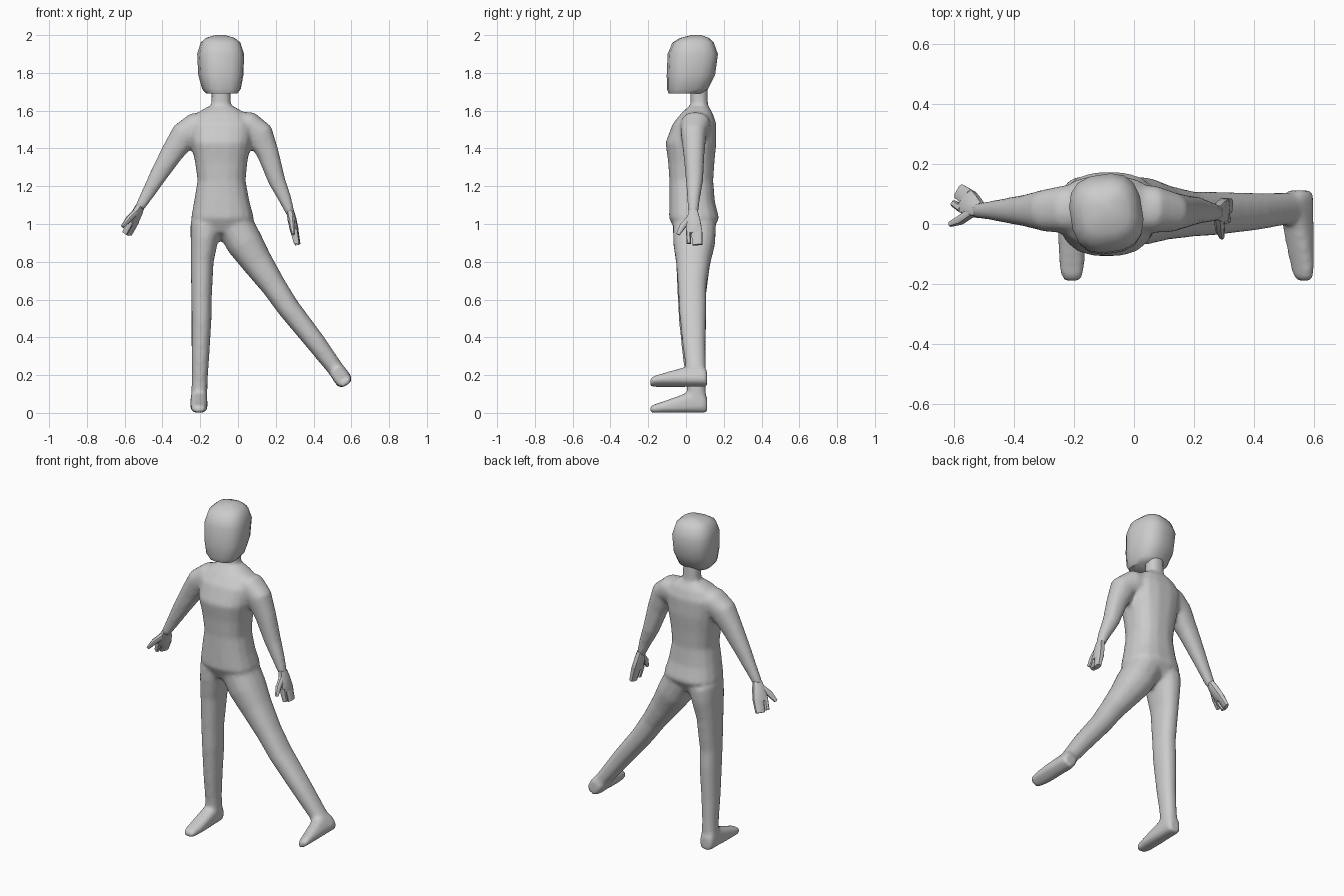
import bpy, bmesh, math
from mathutils import Vector

if "Cube" in bpy.data.objects:
    bpy.data.objects.remove(bpy.data.objects["Cube"], do_unlink=True)

grey = bpy.data.materials.new("plain grey")
grey.use_nodes = True
grey.diffuse_color = (0.6, 0.6, 0.6, 1)
grey.node_tree.nodes["Principled BSDF"].inputs["Base Color"].default_value = (0.6, 0.6, 0.6, 1)


def loft(bm, rings, depth=(0, 1, 0), sides=16, power=2.3, axis=None):
    """Skin rounded rings of (centre, half width, half depth) along a path."""
    centres = [Vector(r[0]) for r in rings]
    loops = []
    for i, (c, w, d) in enumerate(rings):
        t = Vector(axis) if axis else centres[min(i + 1, len(rings) - 1)] - centres[max(i - 1, 0)]
        t.normalize()
        v = Vector(depth)
        v = (v - t * v.dot(t)).normalized()
        u = v.cross(t)
        loop = []
        for k in range(sides):
            a = 2 * math.pi * (k + 0.5) / sides
            cu, sv = (math.copysign(abs(f) ** (2 / power), f) for f in (math.cos(a), math.sin(a)))
            loop.append(bm.verts.new(centres[i] + u * w * cu + v * d * sv))
        loops.append(loop)
    for a, b in zip(loops, loops[1:]):
        for k in range(sides):
            n = (k + 1) % sides
            bm.faces.new((a[k], a[n], b[n], b[k]))
    bm.faces.new(loops[0][::-1])
    bm.faces.new(loops[-1])


def finish(bm, name):
    bmesh.ops.recalc_face_normals(bm, faces=bm.faces)
    mesh = bpy.data.meshes.new(name)
    bm.to_mesh(mesh)
    bm.free()
    mesh.materials.append(grey)
    obj = bpy.data.objects.new(name, mesh)
    bpy.context.collection.objects.link(obj)
    bpy.ops.object.select_all(action='DESELECT')
    obj.select_set(True)
    bpy.context.view_layer.objects.active = obj
    return obj


def foot(bm, base, up):
    """Heel-to-toe loft standing on a sole point."""
    base, up = Vector(base), Vector(up).normalized()
    shape = [(0.112, .032, .04), (0.095, .044, .055), (0.03, .045, .058),
             (-0.05, .046, .043), (-0.14, .042, .027), (-0.178, .035, .021), (-0.19, .024, .015)]
    rings = [(base + Vector((0, y, 0)) + up * h, w, h) for y, w, h in shape]
    loft(bm, rings, depth=up, power=3, axis=(0, -1, 0))


body = bmesh.new()

# Torso, from crotch to collar
loft(body, [((-.09, .04, .95), .09, .09), ((-.082, .043, 1.03), .168, .134),
            ((-.086, .032, 1.12), .148, .122), ((-.087, .028, 1.23), .128, .117),
            ((-.089, .028, 1.33), .14, .124), ((-.09, .026, 1.43), .16, .136),
            ((-.09, .045, 1.53), .17, .117), ((-.09, .058, 1.585), .13, .085),
            ((-.09, .066, 1.62), .075, .055)], axis=(0, 0, 1), power=2.5)

# Neck
loft(body, [((-.09, .065, 1.56), .065, .06), ((-.09, .07, 1.63), .052, .047),
            ((-.09, .068, 1.75), .05, .045)], axis=(0, 0, 1))

# Arms
loft(body, [((-.13, .055, 1.54), .06, .075), ((-.225, .05, 1.515), .075, .08),
            ((-.285, .045, 1.47), .074, .072), ((-.35, .045, 1.375), .06, .055),
            ((-.42, .045, 1.26), .047, .042), ((-.475, .045, 1.165), .036, .032),
            ((-.522, .045, 1.085), .026, .026)])
loft(body, [((-.05, .055, 1.54), .06, .075), ((.06, .05, 1.52), .075, .08),
            ((.115, .04, 1.475), .074, .068), ((.16, .042, 1.37), .058, .056),
            ((.205, .045, 1.23), .046, .046), ((.25, .04, 1.13), .034, .034),
            ((.28, .038, 1.05), .022, .026)])

# Standing leg and foot
loft(body, [((-.165, .045, 1.0), .088, .115), ((-.178, .043, .92), .074, .112),
            ((-.19, .038, .8), .061, .092), ((-.193, .03, .6), .054, .074),
            ((-.193, .035, .5), .053, .074), ((-.199, .042, .3), .047, .06),
            ((-.203, .052, .17), .042, .052), ((-.206, .06, .05), .044, .048)])
foot(body, (-.207, 0, 0), (0, 0, 1))

# Raised leg and foot
loft(body, [((-.02, .045, 1.0), .1, .115), ((.035, .043, .9), .098, .112),
            ((.1, .038, .8), .083, .092), ((.19, .033, .67), .066, .076),
            ((.267, .035, .556), .06, .073), ((.41, .042, .375), .053, .062),
            ((.515, .052, .235), .044, .053), ((.565, .06, .165), .045, .048)])
foot(body, (.577, 0, .148), (-.577, 0, .817))

# Blend the limbs into one skin
body_obj = finish(body, "body")
skin = body_obj.modifiers.new("blend", 'REMESH')
skin.mode = 'VOXEL'
skin.voxel_size = 0.011
skin.use_smooth_shade = True
relax = body_obj.modifiers.new("relax", 'SMOOTH')
relax.factor = 0.5
relax.iterations = 8

# Head, turned slightly to its left
head = bmesh.new()
turn = math.radians(9)
profile = [(1.69, -.09, .085, .08), (1.715, -.1, .115, .1), (1.79, -.1, .152, .117),
           (1.9, -.095, .167, .121), (1.96, -.07, .145, .103), (1.985, -.03, .12, .075),
           (2.0, .03, .08, .025)]
rings = []
for z, front, back, width in profile:
    y = (front + back) / 2 - .035
    rings.append(((-.092 - y * math.sin(turn), .035 + y * math.cos(turn), z), width, (back - front) / 2))
loft(head, rings, depth=(-math.sin(turn), math.cos(turn), 0), power=2.7, axis=(0, 0, 1))
finish(head, "head")
bpy.ops.object.shade_smooth_by_angle(angle=math.radians(50))


def hand(name, wrist, tip, spread, thumb):
    """Mitten palm with a finger block, a split finger and a thumb."""
    wrist, tip, spread, thumb = map(Vector, (wrist, tip, spread, thumb))
    spread.normalize()
    knuckle = wrist.lerp(tip, .55)
    bm = bmesh.new()
    loft(bm, [(wrist, .02, .025), (wrist.lerp(tip, .25), .023, .036),
              (knuckle, .022, .044), (wrist.lerp(tip, .65), .019, .042)],
         depth=spread, sides=8, power=3)
    for offset, size, reach in ((.014, .03, 1), (-.03, .013, .96)):
        shift = spread * offset
        loft(bm, [(knuckle + shift, .02, size), (wrist.lerp(tip, reach) + shift, .014, size * .9)],
             depth=spread, sides=8, power=3.5)
    root = wrist.lerp(tip, .2) - spread * .015
    loft(bm, [(root, .017, .017), (root.lerp(thumb, .5) - spread * .008, .016, .017), (thumb, .009, .01)],
         depth=spread, sides=8)
    finish(bm, name)
    bpy.ops.object.shade_smooth_by_angle(angle=math.radians(45))


hand("right_hand", (-.515, .045, 1.1), (-.587, .095, .945), (.45, .85, 0), (-.612, .0, .985))
hand("left_hand", (.276, .038, 1.07), (.315, .046, .89), (.1, 1, 0), (.293, -.043, .945))
